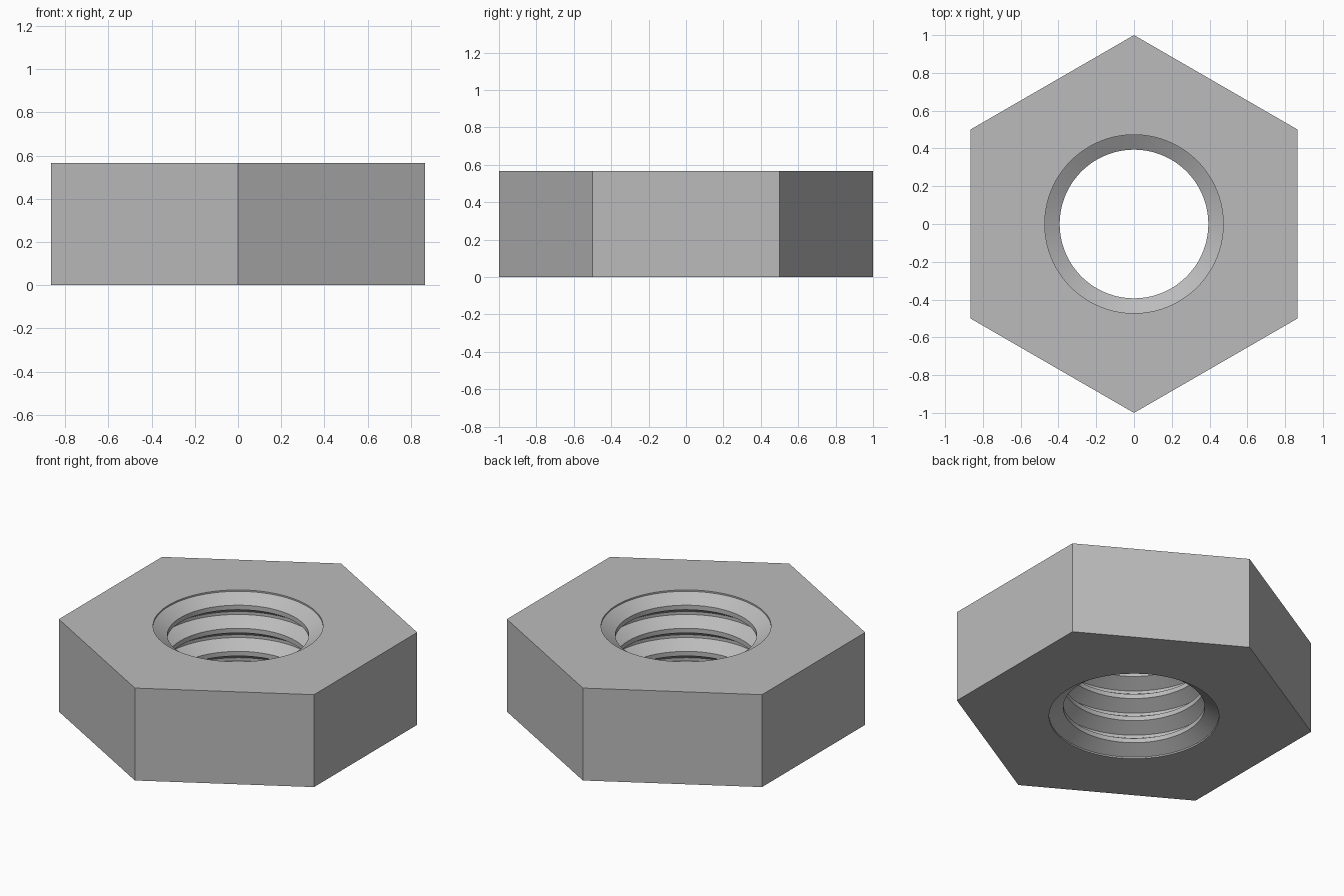
import bpy, bmesh, math

if "Cube" in bpy.data.objects:
    bpy.data.objects.remove(bpy.data.objects["Cube"])

SEGMENTS = 96
HEIGHT = 0.567
APOTHEM = math.sqrt(3) / 2
ROOT, CREST = 0.4725, 0.3935      # thread radii
THREADS = 4
PITCH = HEIGHT / THREADS
ROOT_HALF, CREST_HALF = 0.009, 0.014

# Plain grey steel
steel = bpy.data.materials.new("grey_steel")
steel.use_nodes = True
grey = (0.5, 0.5, 0.5, 1)
steel.diffuse_color = grey
steel.node_tree.nodes["Principled BSDF"].inputs["Base Color"].default_value = grey


def hexagon(angle):
    sector = math.pi / 3
    return APOTHEM / math.cos((angle + sector / 2) % sector - sector / 2)


def add_ring(bm, radius, z):
    ring = []
    for i in range(SEGMENTS):
        a = math.tau * i / SEGMENTS
        r = radius(a) if callable(radius) else radius
        ring.append(bm.verts.new((r * math.cos(a), r * math.sin(a), z)))
    return ring


# Closed section: hexagonal outside, then the threaded bore from top to bottom
section = [(hexagon, 0), (hexagon, HEIGHT), (ROOT, HEIGHT)]
for n in range(THREADS):
    top = HEIGHT - n * PITCH
    mid = top - PITCH / 2
    section += [(ROOT, top - ROOT_HALF), (CREST, mid + CREST_HALF),
                (CREST, mid - CREST_HALF), (ROOT, top - PITCH + ROOT_HALF)]
section.append((ROOT, 0))

bm = bmesh.new()
rings = [add_ring(bm, r, z) for r, z in section]
for k, low in enumerate(rings):
    high = rings[(k + 1) % len(rings)]
    for i in range(SEGMENTS):
        j = (i + 1) % SEGMENTS
        bm.faces.new((low[i], low[j], high[j], high[i]))
bmesh.ops.recalc_face_normals(bm, faces=bm.faces)

mesh = bpy.data.meshes.new("hex_nut")
bm.to_mesh(mesh)
bm.free()
mesh.materials.append(steel)
nut = bpy.data.objects.new("hex_nut", mesh)
bpy.context.collection.objects.link(nut)

# Smooth thread, crisp edges
bpy.context.view_layer.objects.active = nut
nut.select_set(True)
bpy.ops.object.shade_smooth_by_angle(angle=math.radians(25))
